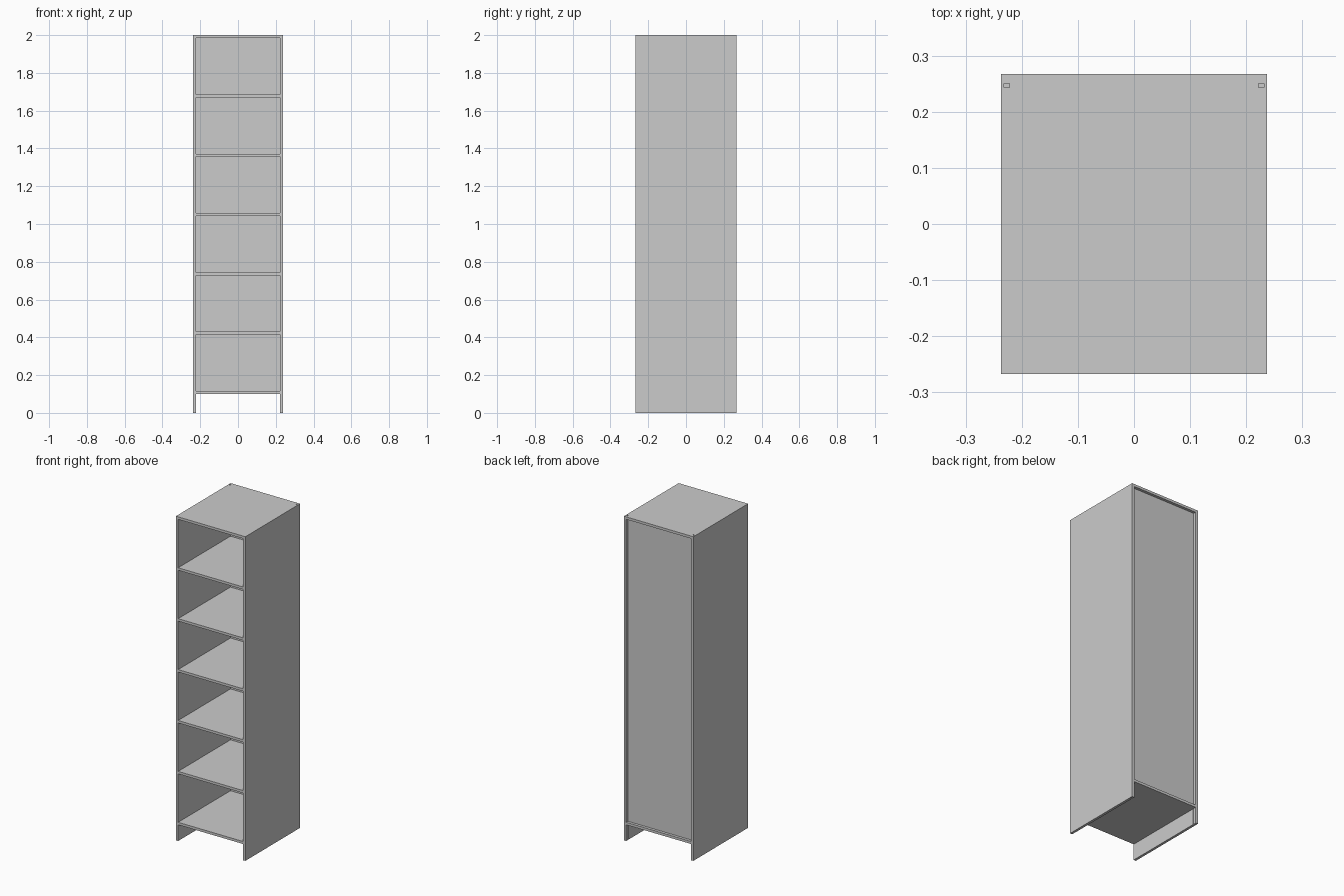
import bpy
import bmesh

cube = bpy.data.objects.get("Cube")
if cube:
    bpy.data.objects.remove(cube, do_unlink=True)

HALF_W, HALF_D, HEIGHT = 0.237, 0.267, 2.0
BOARD = 0.0155                  # board thickness
INNER = HALF_W - BOARD          # inside face of the sides
GROOVE = 0.01                   # groove depth for the back panel
BACK_FRONT, BACK_REAR = 0.243, 0.25
BOTTOM_Z = 0.1
LEVELS = 6                      # open compartments

grey = bpy.data.materials.new("plain_grey")
grey.use_nodes = True
colour = (0.6, 0.6, 0.6, 1)
grey.diffuse_color = colour
grey.node_tree.nodes["Principled BSDF"].inputs["Base Color"].default_value = colour


def prism(name, outline, z0, z1):
    """Extrude an outline in the floor plane from z0 up to z1."""
    bm = bmesh.new()
    face = bm.faces.new([bm.verts.new((x, y, z0)) for x, y in outline])
    result = bmesh.ops.extrude_face_region(bm, geom=[face])
    top = [g for g in result["geom"] if isinstance(g, bmesh.types.BMVert)]
    bmesh.ops.translate(bm, verts=top, vec=(0, 0, z1 - z0))
    bmesh.ops.recalc_face_normals(bm, faces=bm.faces)
    mesh = bpy.data.meshes.new(name)
    bm.to_mesh(mesh)
    bm.free()
    mesh.materials.append(grey)
    obj = bpy.data.objects.new(name, mesh)
    bpy.context.collection.objects.link(obj)
    return obj


def board(name, half_x, y0, y1, z0, z1):
    outline = [(-half_x, y0), (half_x, y0), (half_x, y1), (-half_x, y1)]
    return prism(name, outline, z0, z1)


# Side panels with a full-height groove for the back
for side, sign in (("left", 1), ("right", -1)):
    profile = [(HALF_W, -HALF_D), (HALF_W, HALF_D), (INNER, HALF_D),
               (INNER, BACK_REAR), (INNER + GROOVE, BACK_REAR),
               (INNER + GROOVE, BACK_FRONT), (INNER, BACK_FRONT),
               (INNER, -HALF_D)]
    prism(side + "_side_panel", [(sign * x, y) for x, y in profile], 0, HEIGHT)

# Full-depth bottom and top boards
top_z = HEIGHT - BOARD
board("bottom_board", INNER, -HALF_D, HALF_D, BOTTOM_Z, BOTTOM_Z + BOARD)
board("top_board", INNER, -HALF_D, HALF_D, top_z, HEIGHT)

# Shelves stopping at the back panel
step = (top_z - BOTTOM_Z) / LEVELS
for i in range(1, LEVELS):
    z = BOTTOM_Z + i * step
    board(f"shelf_{i}", INNER, -HALF_D, BACK_FRONT, z, z + BOARD)

# Thin back panel let into the grooves
board("back_panel", INNER + GROOVE, BACK_FRONT, BACK_REAR,
      BOTTOM_Z + BOARD - GROOVE, top_z + GROOVE)
